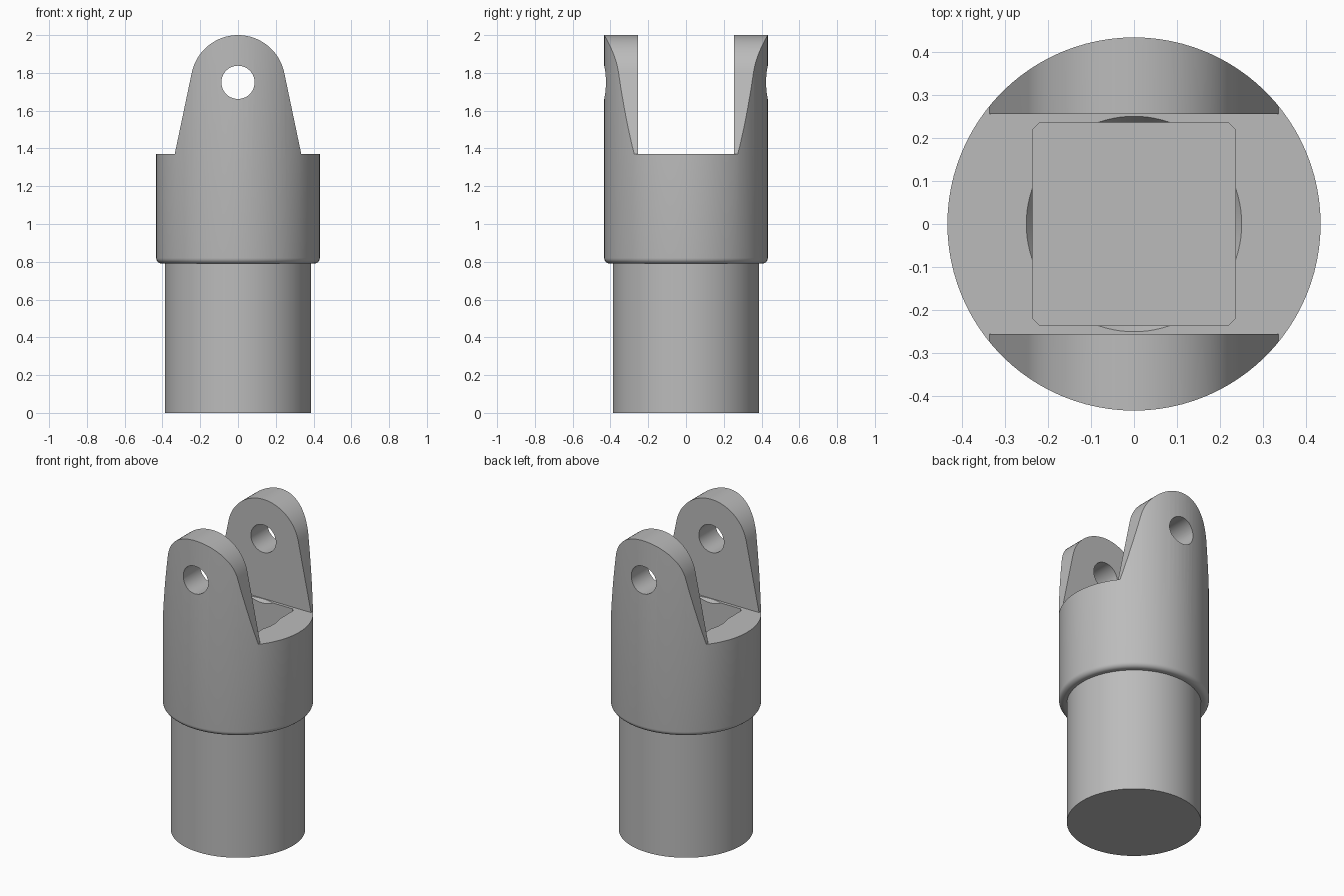
import bpy, bmesh, math
from mathutils import Matrix

if "Cube" in bpy.data.objects:
    bpy.data.objects.remove(bpy.data.objects["Cube"])

SEG = 96
steel = bpy.data.materials.new("plain grey steel")
steel.diffuse_color = (0.5, 0.5, 0.5, 1)
steel.use_nodes = True
steel.node_tree.nodes["Principled BSDF"].inputs["Base Color"].default_value = steel.diffuse_color


def to_object(name, bm):
    bmesh.ops.recalc_face_normals(bm, faces=bm.faces)
    mesh = bpy.data.meshes.new(name)
    bm.to_mesh(mesh)
    bm.free()
    ob = bpy.data.objects.new(name, mesh)
    bpy.context.collection.objects.link(ob)
    return ob


def lathe(name, profile):
    """Closed solid from stacked (radius, z) rings."""
    bm = bmesh.new()
    rings = [[bm.verts.new((r * math.cos(2 * math.pi * i / SEG),
                            r * math.sin(2 * math.pi * i / SEG), z))
              for i in range(SEG)] for r, z in profile]
    for a, b in zip(rings, rings[1:]):
        for i in range(SEG):
            j = (i + 1) % SEG
            bm.faces.new((a[i], a[j], b[j], b[i]))
    bm.faces.new(rings[0])
    bm.faces.new(rings[-1])
    return to_object(name, bm)


def prism(name, points, vec):
    """Extrude a polygon of 3D points along vec."""
    bm = bmesh.new()
    face = bm.faces.new([bm.verts.new(p) for p in points])
    out = bmesh.ops.extrude_face_region(bm, geom=[face], use_keep_orig=True)
    bmesh.ops.translate(bm, vec=vec, verts=[
        g for g in out["geom"] if isinstance(g, bmesh.types.BMVert)])
    return to_object(name, bm)


# Shank and collar, tall enough to carve the fork ears from
R = 0.433
profile = [(0.387, 0), (0.387, 0.79)]
for k in range(7):
    a = math.pi / 2 * k / 6
    profile.append((R - 0.03 + 0.03 * math.sin(a), 0.82 - 0.03 * math.cos(a)))
profile.append((R, 2.1))
body = lathe("fork_socket_body", profile)

# Ear outline: straight taper running tangent into a round top
cz, er, fx, fz = 1.75, 0.25, 0.335, 1.37
t = math.atan2(fz - cz, fx) + math.acos(er / math.hypot(fx, fz - cz))
outline = [(-0.6, fz), (-fx, fz)]
for k in range(41):
    a = math.pi - t + (2 * t - math.pi) * k / 40
    outline.append((er * math.cos(a), cz + er * math.sin(a)))
outline += [(fx, fz), (0.6, fz), (0.6, 2.3), (-0.6, 2.3)]
ear_cut = prism("ear_outline_cutter", [(x, -0.6, z) for x, z in outline], (0, 1.2, 0))

# Slot between the ears
s = 0.255
slot_cut = prism("slot_cutter", [(-0.7, -s, fz), (0.7, -s, fz), (0.7, s, fz), (-0.7, s, fz)],
                 (0, 0, 1))

# Cross pin hole
hole_cut = prism("pin_hole_cutter",
                 [(0.088 * math.cos(2 * math.pi * i / 48), -0.6,
                   cz + 0.088 * math.sin(2 * math.pi * i / 48)) for i in range(48)],
                 (0, 1.2, 0))

# Square drive pocket with clipped corners, and its conical lead-in
h, c = 0.236, 0.018
corner = [(h, -h + c), (h, h - c), (h - c, h), (-h + c, h),
          (-h, h - c), (-h, -h + c), (-h + c, -h), (h - c, -h)]
pocket_cut = prism("square_pocket_cutter", [(x, y, 0.87) for x, y in corner], (0, 0, 0.6))
cone_cut = lathe("lead_in_cutter", [(0.214, 1.32), (0.2528, fz + 0.004)])

for cutter in (ear_cut, slot_cut, hole_cut, pocket_cut, cone_cut):
    mod = body.modifiers.new("cut", 'BOOLEAN')
    mod.operation = 'DIFFERENCE'
    mod.solver = 'EXACT'
    mod.object = cutter
    cutter.hide_render = True

# Bake the cuts and drop the cutters
bpy.context.view_layer.update()
dg = bpy.context.evaluated_depsgraph_get()
baked = bpy.data.meshes.new_from_object(body.evaluated_get(dg))
body.modifiers.clear()
body.data = baked
for cutter in (ear_cut, slot_cut, hole_cut, pocket_cut, cone_cut):
    bpy.data.objects.remove(cutter)

baked.materials.clear()
baked.materials.append(steel)
for p in baked.polygons:
    p.material_index = 0

bpy.context.view_layer.objects.active = body
body.select_set(True)
bpy.ops.object.shade_smooth_by_angle(angle=math.radians(30))
